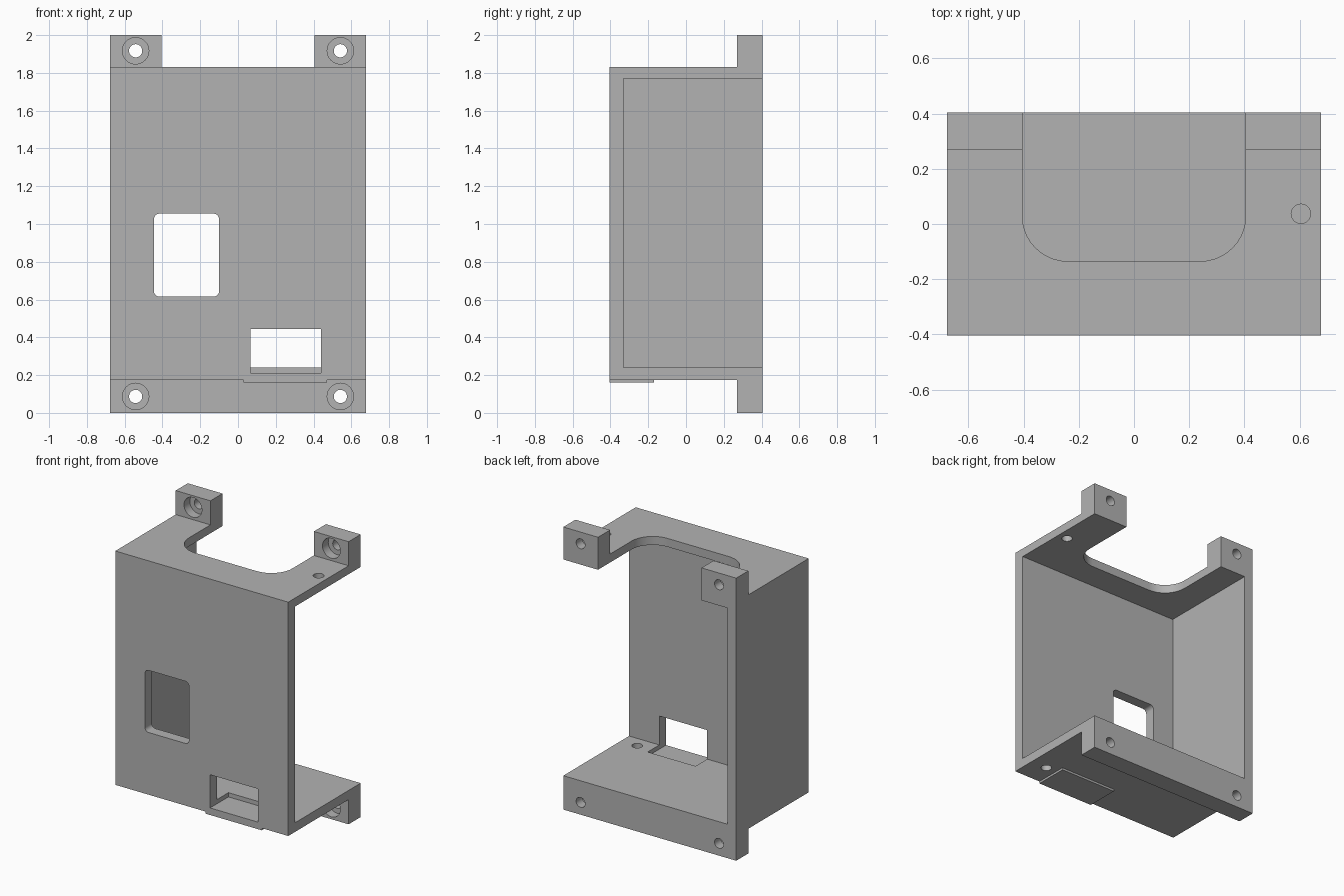
import bpy, bmesh
from math import cos, sin, pi, radians
from mathutils import Vector

if "Cube" in bpy.data.objects:
    bpy.data.objects.remove(bpy.data.objects["Cube"])

grey = bpy.data.materials.new("plain grey")
grey.use_nodes = True
grey.diffuse_color = (0.45, 0.45, 0.45, 1)
grey.node_tree.nodes["Principled BSDF"].inputs["Base Color"].default_value = grey.diffuse_color

HALF_W, FRONT, BACK = 0.677, -0.405, 0.405
WALL = 0.068
BASE, FLOOR, CEILING, LID = 0.175, 0.24, 1.77, 1.83

# How a 2D outline point and a depth map to space for each extrusion axis
AXES = {
    "x": lambda u, v, d: Vector((d, u, v)),
    "y": lambda u, v, d: Vector((u, d, v)),
    "z": lambda u, v, d: Vector((u, v, d)),
}


def prism(name, outline, axis, start, end):
    """Extrude a 2D outline along an axis."""
    place = AXES[axis]
    bm = bmesh.new()
    face = bm.faces.new([bm.verts.new(place(u, v, start)) for u, v in outline])
    grown = bmesh.ops.extrude_face_region(bm, geom=[face])["geom"]
    moved = [g for g in grown if isinstance(g, bmesh.types.BMVert)]
    bmesh.ops.translate(bm, verts=moved, vec=place(0, 0, end - start))
    bmesh.ops.recalc_face_normals(bm, faces=bm.faces)
    mesh = bpy.data.meshes.new(name)
    bm.to_mesh(mesh)
    bm.free()
    mesh.materials.append(grey)
    obj = bpy.data.objects.new(name, mesh)
    bpy.context.collection.objects.link(obj)
    return obj


def rect(u0, u1, v0, v1, r=0, steps=10):
    """Rectangle outline, with rounded corners if r is set."""
    if not r:
        return [(u0, v0), (u1, v0), (u1, v1), (u0, v1)]
    centres = [(u1 - r, v1 - r), (u0 + r, v1 - r), (u0 + r, v0 + r), (u1 - r, v0 + r)]
    return [(cu + r * cos((q + i / steps) * pi / 2), cv + r * sin((q + i / steps) * pi / 2))
            for q, (cu, cv) in enumerate(centres) for i in range(steps + 1)]


def circle(u, v, r, sides=32):
    return [(u + r * cos(2 * pi * i / sides), v + r * sin(2 * pi * i / sides)) for i in range(sides)]


def combine(target, tool, operation="DIFFERENCE"):
    """Apply a boolean and remove the tool."""
    mod = target.modifiers.new("shape", "BOOLEAN")
    mod.object, mod.operation, mod.solver = tool, operation, "EXACT"
    bpy.ops.object.select_all(action="DESELECT")
    bpy.context.view_layer.objects.active = target
    target.select_set(True)
    bpy.ops.object.modifier_apply(modifier=mod.name)
    bpy.data.objects.remove(tool)


# Enclosure with mounting flanges, from its side profile
FLANGE = 0.27
profile = [(FRONT, BASE), (FLANGE, BASE), (FLANGE, 0), (BACK, 0),
           (BACK, 2), (FLANGE, 2), (FLANGE, LID), (FRONT, LID)]
case = prism("enclosure", profile, "x", -HALF_W, HALF_W)

# Raised pad under the connector
combine(case, prism("connector_pad", rect(0.03, 0.47, FRONT, -0.17), "z", 0.16, 0.2), "UNION")

# Interior, open at the back and on the +x side
combine(case, prism("interior", rect(FRONT + 0.075, 1, FLOOR, CEILING), "x", -HALF_W + WALL, 1))

# Rounded notch through the lid, leaving two upper tabs
combine(case, prism("lid_notch", rect(-0.405, 0.405, -0.135, 1, 0.165), "z", 1.7, 2.1))

# Display window and connector opening with its floor pocket
combine(case, prism("window", rect(-0.445, -0.1, 0.615, 1.055, 0.03), "y", -0.6, -0.2))
combine(case, prism("connector_opening", rect(0.065, 0.44, 0.21, 0.445), "y", -0.6, -0.2))

# Counterbored mounting holes
for x in (-0.542, 0.542):
    for z in (0.087, 1.917):
        combine(case, prism("screw_hole", circle(x, z, 0.035), "y", 0.2, 0.5))
        combine(case, prism("counterbore", circle(x, z, 0.07), "y", 0.2, FLANGE + 0.065))

# Small holes in the lid and the floor
combine(case, prism("lid_hole", circle(0.605, 0.037, 0.035), "z", 1.7, 1.9))
combine(case, prism("floor_hole", circle(0.55, -0.24, 0.035), "z", 0.1, 0.3))

bpy.ops.object.shade_smooth_by_angle(angle=radians(30))
